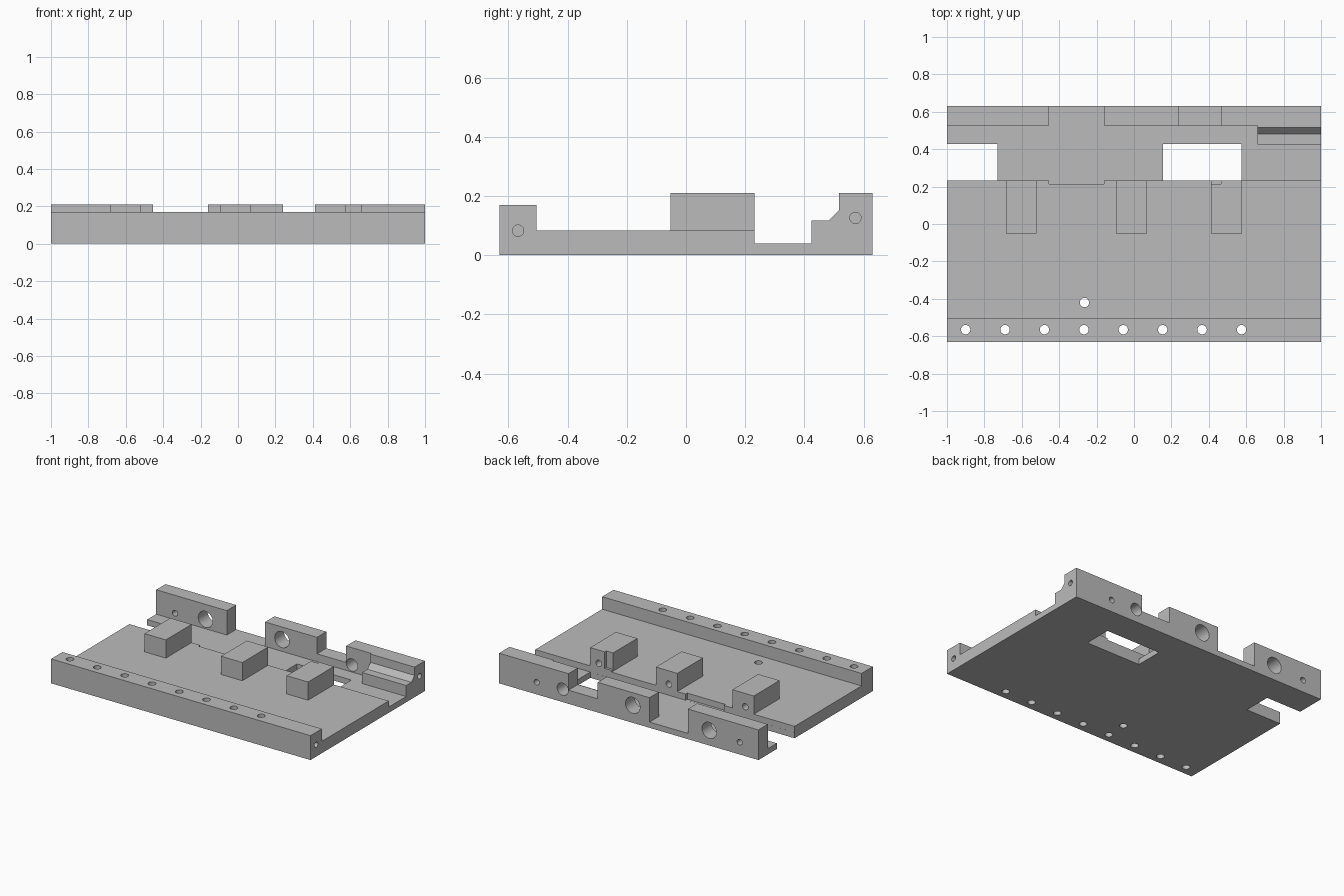
import bpy, bmesh, math
from mathutils import Matrix, Vector

if "Cube" in bpy.data.objects:
    bpy.data.objects.remove(bpy.data.objects["Cube"])

grey = bpy.data.materials.new("grey")
grey.diffuse_color = (0.5, 0.5, 0.5, 1)
grey.use_nodes = True
grey.node_tree.nodes["Principled BSDF"].inputs["Base Color"].default_value = grey.diffuse_color


def prism(name, pts, axis, a, b):
    """Extrude a closed profile along x (pts are y,z) or along y (pts are x,z)."""
    bm = bmesh.new()
    def place(p, t):
        return (t, p[0], p[1]) if axis == 'x' else (p[0], t, p[1])
    face = bm.faces.new([bm.verts.new(place(p, a)) for p in pts])
    ext = bmesh.ops.extrude_face_region(bm, geom=[face])
    shift = Vector((b - a, 0, 0)) if axis == 'x' else Vector((0, b - a, 0))
    bmesh.ops.translate(bm, vec=shift,
                        verts=[v for v in ext['geom'] if isinstance(v, bmesh.types.BMVert)])
    bmesh.ops.recalc_face_normals(bm, faces=bm.faces)
    return finish(name, bm)


def finish(name, bm):
    me = bpy.data.meshes.new(name)
    bm.to_mesh(me)
    bm.free()
    me.materials.append(grey)
    ob = bpy.data.objects.new(name, me)
    bpy.context.collection.objects.link(ob)
    return ob


def box(name, x0, x1, y0, y1, z0, z1):
    return prism(name, [(y0, z0), (y1, z0), (y1, z1), (y0, z1)], 'x', x0, x1)


def rod(axis, centre, r, length):
    """Cylindrical drill cutter."""
    bm = bmesh.new()
    rot = {'x': Matrix.Rotation(math.pi / 2, 4, 'Y'),
           'y': Matrix.Rotation(math.pi / 2, 4, 'X'),
           'z': Matrix.Identity(4)}[axis]
    bmesh.ops.create_cone(bm, cap_ends=True, segments=32, radius1=r, radius2=r,
                          depth=length, matrix=Matrix.Translation(centre) @ rot)
    return finish("drill", bm)


def cut(ob, cutters):
    for c in cutters:
        m = ob.modifiers.new("cut", 'BOOLEAN')
        m.operation, m.solver, m.object = 'DIFFERENCE', 'EXACT', c
    bpy.context.view_layer.update()
    dg = bpy.context.evaluated_depsgraph_get()
    me = bpy.data.meshes.new_from_object(ob.evaluated_get(dg))
    ob.modifiers.clear()
    ob.data = me
    for c in cutters:
        bpy.data.objects.remove(c)


FLOOR, DECK, TOP = 0.04, 0.083, 0.21
GROOVE, RAIL, BACK = 0.232, 0.527, 0.63

# base plate with front rail, deck and groove
base = prism("base_plate", [(-BACK, 0), (BACK, 0), (BACK, FLOOR), (GROOVE, FLOOR),
                            (GROOVE, DECK), (-0.505, DECK), (-0.505, 0.17), (-BACK, 0.17)],
             'x', -1, 1)
cuts = [rod('z', (-0.9 + i * 0.2107, -0.565, 0.08), 0.025, 0.4) for i in range(8)]
cuts += [rod('z', (-0.265, -0.42, 0.05), 0.025, 0.4),
         rod('x', (1, -0.567, 0.083), 0.019, 0.3),
         box("window", 0.155, 0.575, GROOVE + 0.0005, 0.428, -0.1, 0.2),
         box("end_slot", -1.1, -0.73, GROOVE + 0.0005, 0.428, -0.1, 0.2),
         box("deck_notch", -0.455, -0.16, 0.214, 0.3, FLOOR + 0.0003, 0.2)]
cut(base, cuts)

# bore positions shared by the back rail and the blocks: x, z, rail radius
bores = [(-0.62, 0.105, 0.056), (-0.03, 0.122, 0.056), (0.51, 0.09, 0.043)]

# back rail, left piece
left = box("back_rail_left", -1, -0.455, RAIL, BACK, FLOOR, TOP)
cut(left, [rod('y', (bores[0][0], 0.58, bores[0][1]), bores[0][2], 0.4),
           rod('y', (-0.855, 0.58, 0.085), 0.02, 0.4)])

# back rail, middle and right pieces joined by a low bridge
right = prism("back_rail_right", [(-0.16, FLOOR), (1, FLOOR), (1, TOP), (0.465, TOP),
                                  (0.465, 0.095), (0.24, 0.095), (0.24, TOP), (-0.16, TOP)],
              'y', RAIL, BACK)
cut(right, [rod('y', (x, 0.58, z), r, 0.4) for x, z, r in bores[1:]]
    + [rod('y', (0.71, 0.58, 0.085), 0.02, 0.4), rod('x', (1, 0.572, 0.126), 0.019, 0.3)])

# stepped and chamfered ledge at the right end of the rail
prism("rail_ledge", [(0.424, FLOOR), (RAIL, FLOOR), (RAIL, TOP), (0.516, TOP),
                     (0.516, 0.152), (0.482, 0.117), (0.424, 0.117)], 'x', 0.66, 1)

# three blocks on the deck, each drilled from behind
for i, (x0, x1) in enumerate([(-0.685, -0.52), (-0.095, 0.07), (0.412, 0.577)]):
    block = box("deck_block_%d" % (i + 1), x0, x1, -0.052, GROOVE, DECK, TOP)
    cutters = [rod('y', (bores[i][0], GROOVE, 0.118), 0.022, 0.3)]
    if i == 2:
        cutters.append(box("corner_notch", 0.3, 0.465, 0.214, 0.3, 0.095, 0.3))
    cut(block, cutters)

# smooth bores, sharp edges
for ob in list(bpy.context.scene.objects):
    bpy.ops.object.select_all(action='DESELECT')
    ob.select_set(True)
    bpy.context.view_layer.objects.active = ob
    bpy.ops.object.shade_smooth_by_angle(angle=math.radians(30))
